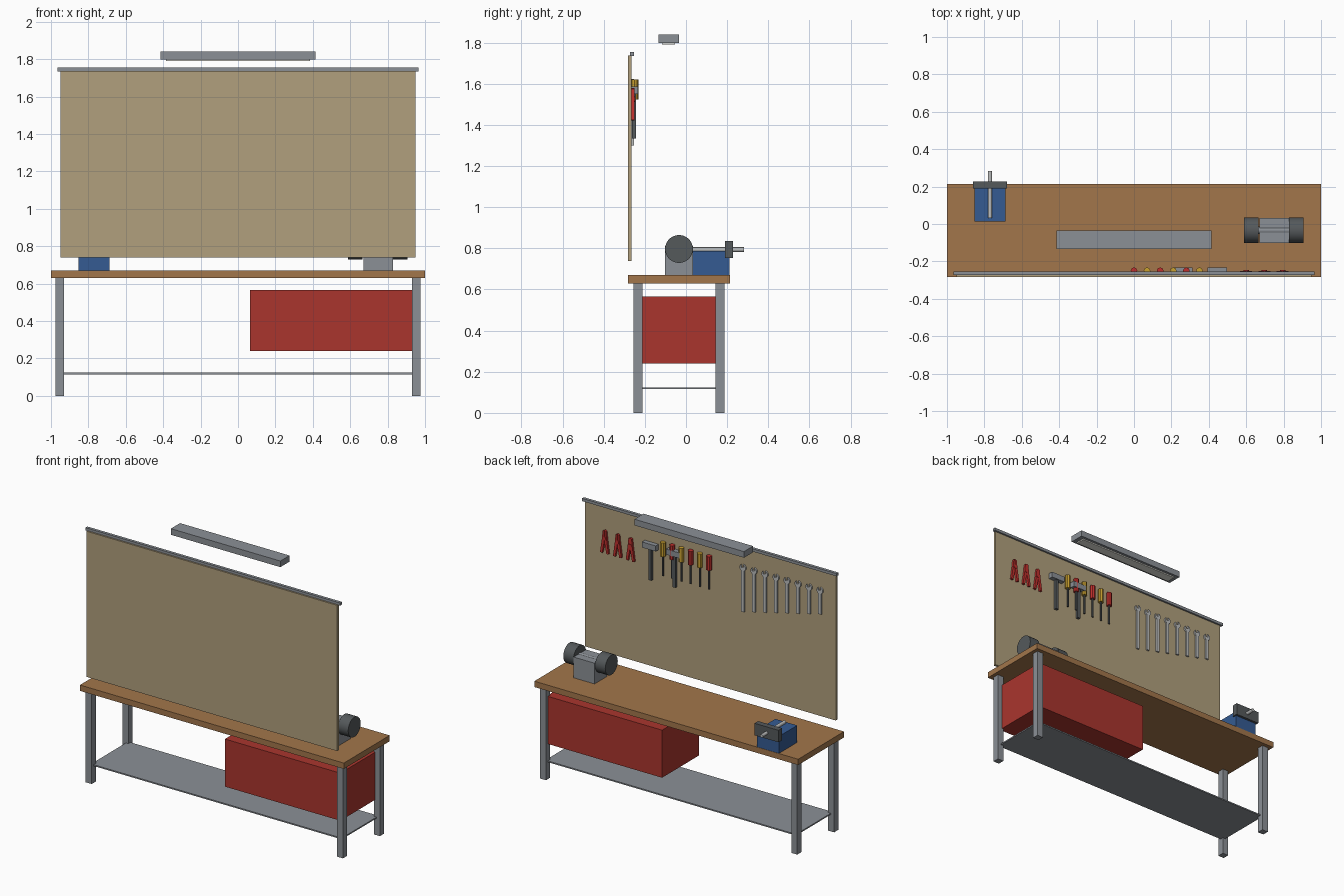
import bpy, bmesh, math
from mathutils import Matrix

if "Cube" in bpy.data.objects:
    bpy.data.objects.remove(bpy.data.objects["Cube"])


def material(name, r, g, b):
    m = bpy.data.materials.new(name)
    m.diffuse_color = (r, g, b, 1)
    m.use_nodes = True
    m.node_tree.nodes["Principled BSDF"].inputs["Base Color"].default_value = m.diffuse_color
    return m


WOOD = material("wood", .36, .18, .07)
BOARD = material("tan_board", .44, .35, .205)
STEEL = material("grey_steel", .26, .28, .305)
RED = material("cabinet_red", .40, .036, .027)
BLUE = material("vise_blue", .035, .105, .29)
DARK = material("dark_iron", .09, .10, .105)
BRIGHT = material("bright_steel", .50, .51, .51)
YELLOW = material("handle_yellow", .60, .36, .03)
TOOL_RED = material("tool_red", .53, .03, .026)
LAMP = material("lamp_white", .80, .79, .72)


def finish(name, bm, mat):
    bmesh.ops.recalc_face_normals(bm, faces=bm.faces[:])
    me = bpy.data.meshes.new(name)
    bm.to_mesh(me)
    bm.free()
    me.materials.append(mat)
    ob = bpy.data.objects.new(name, me)
    bpy.context.collection.objects.link(ob)
    return ob


def box(name, mat, x, y, z):
    """Box given by its (min, max) along each axis."""
    bm = bmesh.new()
    size = [b - a for a, b in (x, y, z)]
    mid = [(a + b) / 2 for a, b in (x, y, z)]
    bmesh.ops.create_cube(bm, size=1, matrix=Matrix.Translation(mid) @ Matrix.Diagonal((*size, 1)))
    return finish(name, bm, mat)


def cylinder(name, mat, centre, r, length, axis="Z", sides=24, smooth=True):
    bm = bmesh.new()
    rot = {"X": Matrix.Rotation(math.pi / 2, 4, "Y"),
           "Y": Matrix.Rotation(math.pi / 2, 4, "X"), "Z": Matrix()}[axis]
    bmesh.ops.create_cone(bm, cap_ends=True, segments=sides, radius1=r, radius2=r,
                          depth=length, matrix=Matrix.Translation(centre) @ rot)
    ob = finish(name, bm, mat)
    if smooth:
        bpy.ops.object.select_all(action="DESELECT")
        ob.select_set(True)
        bpy.context.view_layer.objects.active = ob
        bpy.ops.object.shade_smooth_by_angle(angle=math.radians(35))
    return ob


def plate(name, mat, outlines, y):
    """Flat plate: x/z outlines extruded along y."""
    bm = bmesh.new()
    for pts in outlines:
        face = bm.faces.new([bm.verts.new((px, y[0], pz)) for px, pz in pts])
        new = bmesh.ops.extrude_face_region(bm, geom=[face])["geom"]
        bmesh.ops.translate(bm, vec=(0, y[1] - y[0], 0),
                            verts=[v for v in new if isinstance(v, bmesh.types.BMVert)])
    return finish(name, bm, mat)


# Bench: top, four legs, shelf, drawer cabinet
box("bench_top", WOOD, (-1, 1), (-.283, .214), (.63, .67))
for sx, side in ((-1, "left"), (1, "right")):
    for y0, end in ((-.256, "front"), (.143, "back")):
        xs = sorted((sx * .93, sx * .975))
        box(f"{end}_{side}_leg", STEEL, xs, (y0, y0 + .045), (0, .63))
box("lower_shelf", STEEL, (-.95, .95), (-.234, .166), (.115, .124))
box("drawer_cabinet", RED, (.065, .94), (-.234, .166), (.24, .566))

# Tool board with top rail, and lamp above
box("tool_board", BOARD, (-.95, .95), (-.283, -.265), (.739, 1.737))
box("board_rail", STEEL, (-.965, .965), (-.273, -.253), (1.735, 1.754))
box("lamp_housing", STEEL, (-.415, .415), (-.134, -.035), (1.799, 1.841))
box("lamp_diffuser", LAMP, (-.385, .385), (-.116, -.053), (1.791, 1.80))

# Bench grinder
box("grinder_body", STEEL, (.67, .828), (-.101, .033), (.67, .812))
for x, side in ((.627, "left"), (.868, "right")):
    cylinder(f"grinder_wheel_{side}", DARK, (x, -.034, .797), .068, .077, "X", 28)
cylinder("grinder_shaft", STEEL, (.748, -.034, .797), .02, .18, "X", 12)

# Vise
box("vise_body", BLUE, (-.853, -.687), (.014, .212), (.67, .786))
box("vise_jaw", DARK, (-.861, -.679), (.189, .228), (.754, .836))
cylinder("vise_spindle", BRIGHT, (-.77, .157, .794), .0115, .252, "Y", 16)

# Wrenches, getting shorter toward the left
for i in range(8):
    x, bottom, head = -.25 - i * .0835, 1.30 + i * .02, 1.602
    tilt = math.radians(75)
    outline = []
    for k in range(13):
        a = tilt + math.radians(25 + k * 310 / 12)
        outline.append((x + .023 * math.cos(a), head + .023 * math.sin(a)))
    for s in (-1, 1):    # notch of the open jaw
        u, v = .002, s * .009
        outline.append((x + u * math.cos(tilt) - v * math.sin(tilt),
                        head + u * math.sin(tilt) + v * math.cos(tilt)))
    shaft = [(x - .011, bottom), (x + .011, bottom), (x + .011, head - .012), (x - .011, head - .012)]
    plate(f"wrench_{i + 1}", BRIGHT, [outline, shaft], (-.266, -.254))

# Screwdrivers
for i in range(6):
    x = i * .07
    cylinder(f"screwdriver_handle_{i + 1}", YELLOW if i % 2 else TOOL_RED,
             (x, -.25, 1.572), .018, .096, sides=8, smooth=False)
    cylinder(f"screwdriver_shaft_{i + 1}", DARK, (x, -.25, 1.46), .0065, .14, sides=8)

# Hammers
for i, x in enumerate((.445, .262)):
    box(f"hammer_head_{i + 1}", STEEL, (x - .052, x + .052), (-.265, -.233), (1.55, 1.588))
    box(f"hammer_handle_{i + 1}", DARK, (x - .011, x + .011), (-.262, -.243), (1.335, 1.56))

# Pliers: two splayed handles meeting in narrow jaws
for i, x in enumerate((.6, .697, .795)):
    halves = [[(x + s * .001, 1.58), (x + s * .012, 1.575), (x + s * .018, 1.52), (x + s * .032, 1.425),
               (x + s * .016, 1.422), (x + s * .001, 1.50)] for s in (-1, 1)]
    plate(f"pliers_{i + 1}", TOOL_RED, halves, (-.266, -.250))
    cylinder(f"pliers_pivot_{i + 1}", TOOL_RED, (x, -.257, 1.525), .014, .02, "Y", 12)
